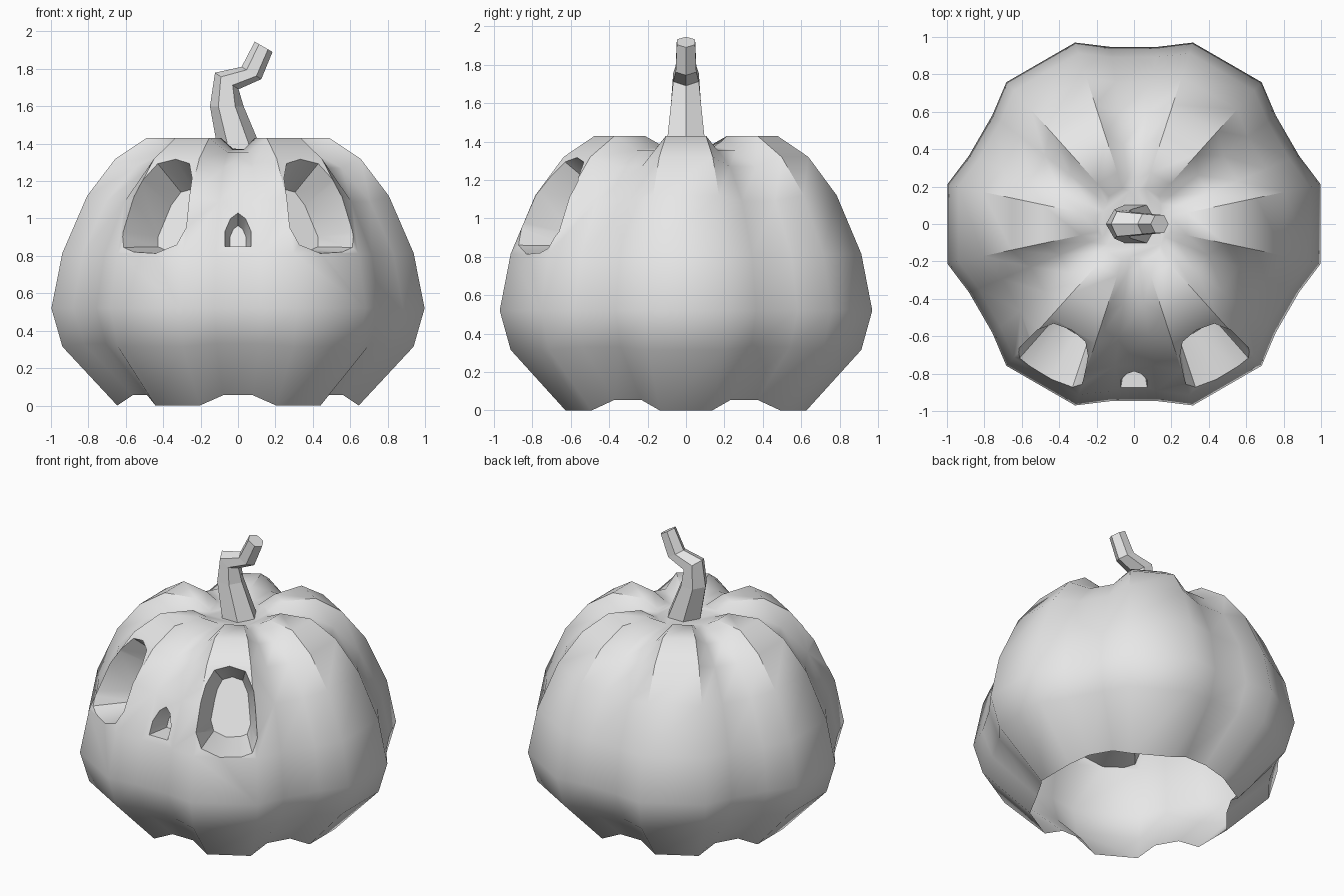
import bpy, bmesh, math
from mathutils import Vector

cube = bpy.data.objects.get("Cube")
if cube:
    bpy.data.objects.remove(cube)

grey = bpy.data.materials.new("light_grey")
grey.use_nodes = True
grey.diffuse_color = (0.8, 0.8, 0.8, 1)
grey.node_tree.nodes["Principled BSDF"].inputs["Base Color"].default_value = (0.8, 0.8, 0.8, 1)


def loft(name, rings):
    """Closed solid skinned over rings of equal length, capped at both ends."""
    bm = bmesh.new()
    rows = [[bm.verts.new(p) for p in ring] for ring in rings]
    n = len(rows[0])
    for a, b in zip(rows, rows[1:]):
        for i in range(n):
            j = (i + 1) % n
            bm.faces.new((a[i], a[j], b[j], b[i]))
    bm.faces.new(rows[0][::-1])
    bm.faces.new(rows[-1])
    bmesh.ops.recalc_face_normals(bm, faces=bm.faces[:])
    mesh = bpy.data.meshes.new(name)
    bm.to_mesh(mesh)
    bm.free()
    mesh.materials.append(grey)
    obj = bpy.data.objects.new(name, mesh)
    bpy.context.collection.objects.link(obj)
    return obj


# Body: six lobes, each with two ridge columns and two valley columns
ridge = [(.66, 0), (.96, .315), (1.02, .52), (.96, .815), (.825, 1.12),
         (.67, 1.32), (.5, 1.43), (.29, 1.43), (.2, 1.375)]
valley = [(.61, .055), (.89, .33), (.955, .52), (.9, .81), (.765, 1.09),
          (.6, 1.27), (.43, 1.355), (.25, 1.37), (.18, 1.37)]
columns = []
for lobe in range(6):
    for offset, side in ((-22.5, valley), (-12, ridge), (12, ridge), (22.5, valley)):
        columns.append((math.radians(60 * lobe + offset), side))
rings = [[(side[k][0] * math.cos(a), side[k][0] * math.sin(a), side[k][1])
          for a, side in columns] for k in range(len(ridge))]
body = loft("pumpkin_body", rings)


# Face holes: tapered plugs that carve capped recesses
def plug(name, outline, inward, depth, taper, pivot):
    pivot, inward = Vector(pivot), Vector(inward)
    rings = []
    for d in (-0.12, depth):
        scale = 1 - taper * d / depth
        rings.append([pivot + (Vector(p) - pivot) * scale + inward * d for p in outline])
    return loft(name, rings)


eye = [(.617, .845), (.617, .93), (.51, 1.187), (.43, 1.294), (.334, 1.32), (.26, 1.294),
       (.243, 1.21), (.25, 1.13), (.275, .95), (.33, .86), (.446, .813), (.565, .82)]
plugs = []
for s, label in ((1, "left"), (-1, "right")):
    outline = [(s * x, -.87 + .57 * (x - .33) + .66 * (z - .87), z) for x, z in eye]
    plugs.append(plug(label + "_eye_cutter", outline, (-.5 * s, .8, -.3), .25, .35,
                      (.43 * s, -.68, 1.07)))
nose = [(-.07, .85), (.07, .85), (.07, .93), (.04, 1), (0, 1.03), (-.04, 1), (-.07, .93)]
plugs.append(plug("nose_cutter", [(x, -.87 + .45 * (z - .85), z) for x, z in nose],
                  (0, 1, 0), .15, .38, (0, -.87, .85)))

for cutter in plugs:
    cutter.hide_render = True
    mod = body.modifiers.new(cutter.name, "BOOLEAN")
    mod.operation = "DIFFERENCE"
    mod.solver = "EXACT"
    mod.object = cutter
bpy.context.view_layer.objects.active = body
body.select_set(True)
for cutter in plugs:
    bpy.ops.object.modifier_apply(modifier=cutter.name)
for cutter in plugs:
    bpy.data.objects.remove(cutter)

# Open underside
bm = bmesh.new()
bm.from_mesh(body.data)
base = [f for f in bm.faces if all(v.co.z < .1 for v in f.verts)]
bmesh.ops.delete(bm, geom=base, context="FACES")
bm.to_mesh(body.data)
bm.free()
bpy.ops.object.shade_smooth_by_angle(angle=math.radians(40))

# Stem: crooked six-sided stalk; each ring has x, z, radius and tilt
path = [(.015, 1.35, .12, 0), (-.06, 1.6, .09, 0), (-.06, 1.735, .077, 35),
        (.072, 1.778, .062, 32), (.137, 1.918, .055, 30)]
stem_rings = []
for x, z, r, tilt in path:
    t = math.radians(tilt)
    ring = []
    for i in range(6):
        a = math.tau * i / 6
        u = r * math.cos(a)
        ring.append((x + u * math.cos(t), r * math.sin(a), z - u * math.sin(t)))
    stem_rings.append(ring)
loft("stem", stem_rings)
